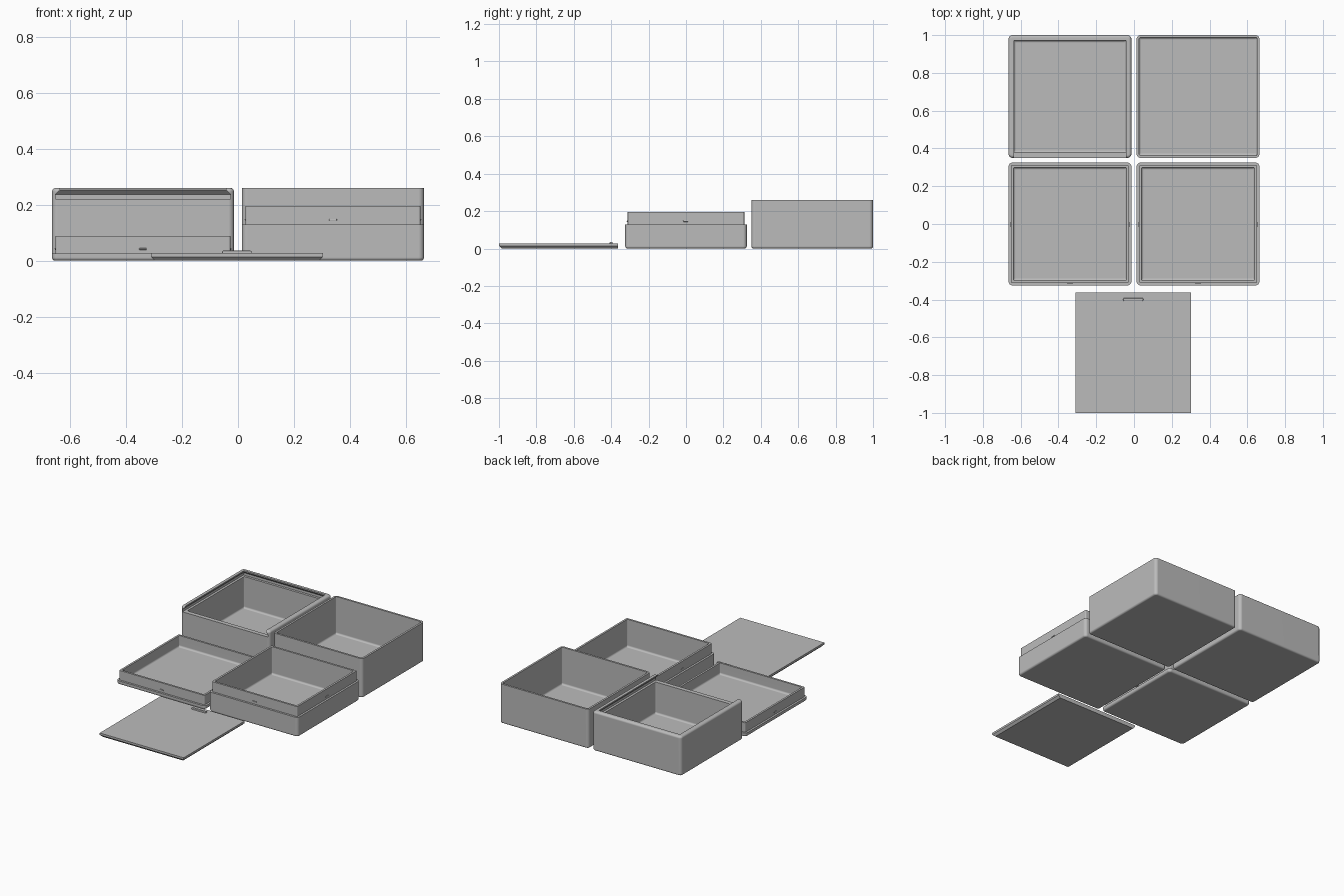
import bpy, bmesh
from math import sin, cos, pi, radians

cube = bpy.data.objects.get("Cube")
if cube:
    bpy.data.objects.remove(cube, do_unlink=True)

SIDE = 0.65          # outer width of each container
HALF = SIDE / 2
WALL = 0.013         # wall thickness
ROUND = 0.02         # outer corner radius
FILLET = 0.012       # bottom edge and floor fillets
STEPS = 5
PITCH = 0.339        # container centre from the middle in x

grey = bpy.data.materials.new("plain_grey")
grey.use_nodes = True
grey.diffuse_color = (0.5, 0.5, 0.5, 1)
grey.node_tree.nodes["Principled BSDF"].inputs["Base Color"].default_value = (0.5, 0.5, 0.5, 1)


def make_object(name, bm, location=(0, 0, 0)):
    bmesh.ops.recalc_face_normals(bm, faces=bm.faces)
    mesh = bpy.data.meshes.new(name)
    bm.to_mesh(mesh)
    bm.free()
    mesh.materials.append(grey)
    obj = bpy.data.objects.new(name, mesh)
    obj.location = location
    bpy.context.collection.objects.link(obj)
    return obj


def smooth(obj):
    obj.data.shade_smooth()
    obj.data.set_sharp_from_angle(angle=radians(30))
    mod = obj.modifiers.new("even_normals", "WEIGHTED_NORMAL")
    mod.keep_sharp = True


def loft(loops):
    """Skin a stack of equal-length loops and cap both ends."""
    bm = bmesh.new()
    rings = [[bm.verts.new(p) for p in loop] for loop in loops]
    for a, b in zip(rings, rings[1:]):
        for i in range(len(a)):
            j = (i + 1) % len(a)
            bm.faces.new((a[i], a[j], b[j], b[i]))
    bm.faces.new(rings[0])
    bm.faces.new(rings[-1])
    return bm


def rounded_square(inset, z):
    r = max(ROUND - inset, 0.006)
    c = HALF - inset - r
    points = []
    for q, (sx, sy) in enumerate(((1, 1), (-1, 1), (-1, -1), (1, -1))):
        for k in range(STEPS + 1):
            a = (q + k / STEPS) * pi / 2
            points.append((sx * c + r * cos(a), sy * c + r * sin(a), z))
    return points


def rectangle(x, y0, y1, z):
    return [(-x, y0, z), (x, y0, z), (x, y1, z), (-x, y1, z)]


def arc(inset, z, r, start):
    """Quarter turn of (inset, z) profile points around a centre."""
    angles = [start + pi / 2 * k / STEPS for k in range(STEPS + 1)]
    return [(inset + r * cos(a), z + r * sin(a)) for a in angles]


def container(name, location, rim, inner, floor):
    """Open box: rounded base, a rim profile, then an inner wall and filleted floor."""
    base = arc(FILLET, FILLET, FILLET, pi)[::-1]
    cavity = arc(inner + FILLET, floor + FILLET, FILLET, pi)
    profile = base + rim + cavity
    return make_object(name, loft([rounded_square(i, z) for i, z in profile]), location)


def small_bar(name, size, location, bevel):
    bm = bmesh.new()
    bmesh.ops.create_cube(bm, size=1)
    bmesh.ops.scale(bm, vec=size, verts=bm.verts)
    bmesh.ops.bevel(bm, geom=bm.edges[:], offset=bevel, segments=2, affect="EDGES", profile=0.5)
    smooth(make_object(name, bm, location))


# The base profile runs from the underside centre outward
def lipped(name, x, shoulder, top, floor):
    rim = [(0, shoulder), (WALL, shoulder), (WALL, top), (2 * WALL, top)]
    smooth(container(name, (x, 0, 0), rim, 2 * WALL, floor))
    reach = HALF - WALL
    for side, dx, dy in (("front", 0, -1), ("back", 0, 1), ("left", 1, 0), ("right", -1, 0)):
        size = (0.006 if dx else 0.028, 0.006 if dy else 0.028, 0.006)
        spot = (x + dx * reach, dy * reach - 0.002, shoulder + 0.017)
        small_bar(f"{name}_catch_{side}", size, spot, 0.002)


# Shallow tray and deep tray with raised lips
lipped("shallow_tray", -PITCH, 0.025, 0.0875, WALL)
lipped("deep_tray", PITCH, 0.129, 0.195, WALL)

# Plain tall box
HEIGHT = 0.26
BACK = 1 - HALF
smooth(container("tall_box", (PITCH, BACK, 0), [(0, HEIGHT), (WALL, HEIGHT)], WALL, WALL))

# Box with a dovetail channel for the sliding lid
OPENING = 0.0285
rim = arc(0.014, HEIGHT - 0.014, 0.014, pi / 2)[::-1] + [(OPENING, HEIGHT)]
slot_box = container("sliding_lid_box", (-PITCH, BACK, 0), rim, OPENING, WALL)
wide, narrow = HALF - WALL, HALF - OPENING
channel = [(wide, 0.221), (wide, 0.237), (narrow, 0.252), (narrow, 0.3)]
cutter = make_object("channel_cutter",
                     loft([rectangle(w, -0.4, w, z) for w, z in channel]),
                     (-PITCH, BACK, 0))
cutter.hide_render = True
cut = slot_box.modifiers.new("channel", "BOOLEAN")
cut.operation = "DIFFERENCE"
cut.solver = "EXACT"
cut.object = cutter
bpy.context.view_layer.update()
evaluated = slot_box.evaluated_get(bpy.context.evaluated_depsgraph_get())
slot_box.data = bpy.data.meshes.new_from_object(evaluated)
slot_box.modifiers.clear()
bpy.data.objects.remove(cutter, do_unlink=True)
smooth(slot_box)

# Sliding lid lying face down, with its stop ridge
lid_levels = [(0.293, -0.986, 0), (0.307, -1, 0.014), (0.307, -1, 0.027)]
make_object("sliding_lid",
            loft([rectangle(x, y, -0.363, z) for x, y, z in lid_levels]), (-0.004, 0, 0))
small_bar("lid_ridge", (0.106, 0.016, 0.016), (-0.004, -0.4, 0.028), 0.005)
